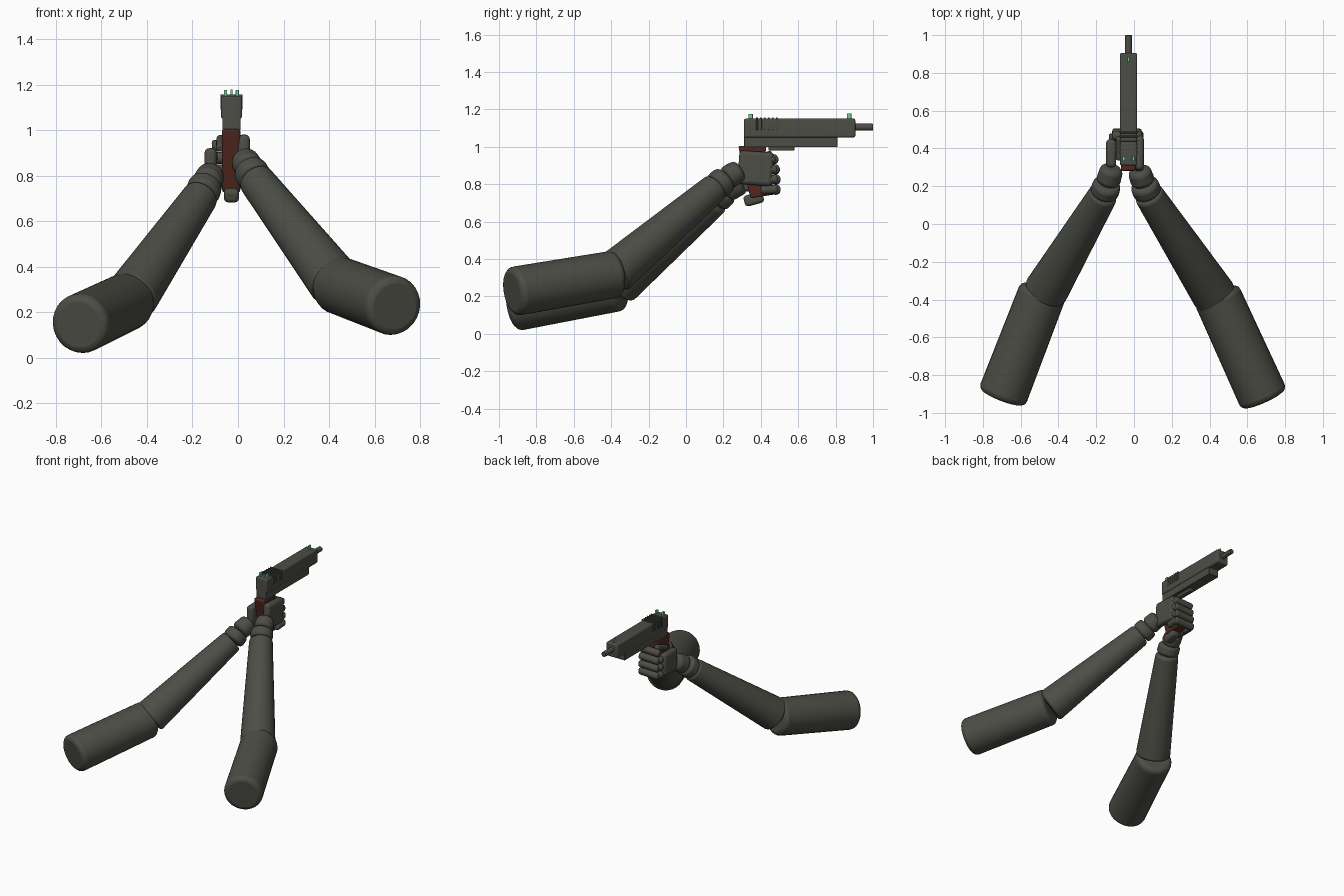
import bpy, bmesh, math
from mathutils import Vector, Matrix

if "Cube" in bpy.data.objects:
    bpy.data.objects.remove(bpy.data.objects["Cube"])


def material(name, rgb):
    m = bpy.data.materials.new(name)
    m.diffuse_color = (*rgb, 1)
    m.use_nodes = True
    m.node_tree.nodes["Principled BSDF"].inputs["Base Color"].default_value = m.diffuse_color
    return m


GREY = material("dark_grey", (0.075, 0.075, 0.062))
BROWN = material("grip_brown", (0.085, 0.022, 0.014))
GREEN = material("sight_green", (0.16, 0.60, 0.34))


def finish(bm, name, mat, bevel=0.0, segments=3):
    mesh = bpy.data.meshes.new(name)
    bm.to_mesh(mesh)
    bm.free()
    mesh.materials.append(mat)
    ob = bpy.data.objects.new(name, mesh)
    bpy.context.collection.objects.link(ob)
    if bevel:
        mod = ob.modifiers.new("rounding", 'BEVEL')
        mod.width, mod.segments = bevel, segments
        mod.limit_method, mod.angle_limit = 'ANGLE', math.radians(40)
    bpy.ops.object.select_all(action='DESELECT')
    bpy.context.view_layer.objects.active = ob
    ob.select_set(True)
    bpy.ops.object.shade_smooth_by_angle(angle=math.radians(35))
    return ob


def tube(name, a, b, r0, r1, mat=GREY, bevel=0.02, sides=28):
    """Rounded-edge tapered cylinder running from a to b."""
    a, b = Vector(a), Vector(b)
    turn = (b - a).to_track_quat('Z', 'Y').to_matrix().to_4x4()
    bm = bmesh.new()
    bmesh.ops.create_cone(bm, cap_ends=True, segments=sides, radius1=r0, radius2=r1,
                          depth=(b - a).length,
                          matrix=Matrix.Translation((a + b) / 2) @ turn)
    return finish(bm, name, mat, bevel)


def block(name, x, y, z, mat=GREY, bevel=0.006, tilt=0.0):
    """Box from three (low, high) ranges, tilted in degrees about x."""
    mid = [(lo + hi) / 2 for lo, hi in (x, y, z)]
    size = [hi - lo for lo, hi in (x, y, z)]
    bm = bmesh.new()
    bmesh.ops.create_cube(bm, size=1, matrix=Matrix.Translation(mid)
                          @ Matrix.Rotation(math.radians(tilt), 4, 'X')
                          @ Matrix.Diagonal((*size, 1)))
    return finish(bm, name, mat, bevel)


# Arms: shoulder, elbow, forearm start, forearm end, cuff, wrist
arms = {
    "right": [(0.69, -0.93, 0.225), (0.435, -0.37, 0.32), (0.43, -0.385, 0.325),
              (0.075, 0.16, 0.785), (0.05, 0.215, 0.83), (0.025, 0.29, 0.875)],
    "left": [(-0.70, -0.92, 0.145), (-0.48, -0.35, 0.25), (-0.47, -0.36, 0.265),
             (-0.16, 0.16, 0.715), (-0.14, 0.215, 0.765), (-0.115, 0.30, 0.81)],
}
for side, (shoulder, elbow, fore0, fore1, cuff, wrist) in arms.items():
    tube(side + "_upper_arm", shoulder, elbow, 0.132, 0.127, bevel=0.03)
    tube(side + "_forearm", fore0, fore1, 0.118, 0.078, bevel=0.018)
    tube(side + "_cuff", fore1, cuff, 0.077, 0.074, bevel=0.022)
    tube(side + "_wrist", cuff, wrist, 0.066, 0.060, bevel=0.025)

# Palms and thumbs
block("right_palm", (0.0, 0.052), (0.28, 0.465), (0.795, 0.975), bevel=0.02, tilt=-4)
block("left_palm", (-0.147, -0.094), (0.30, 0.45), (0.76, 0.92), bevel=0.02)
tube("left_thumb", (-0.077, 0.34, 0.92), (-0.077, 0.46, 0.965), 0.02, 0.018,
     bevel=0.01, sides=12)
block("left_heel", (-0.062, 0.004), (0.31, 0.415), (0.69, 0.75), bevel=0.018, tilt=15)

# Fingers wrapped across the front of the grip
for i in range(4):
    z = 0.935 - 0.054 * i
    y = 0.468 + (0.0, 0.008, 0.012, 0.012)[i]
    tube(f"finger_{i + 1}", (-0.115, y, z - 0.005), (0.04, y, z), 0.026, 0.026,
         bevel=0.012, sides=14)
    tube(f"right_knuckle_{i + 1}", (0.027, 0.40, z - 0.005), (0.027, y + 0.01, z),
         0.023, 0.023, bevel=0.011, sides=14)
    if i > 0:
        tube(f"left_knuckle_{i}", (-0.11, 0.40, z), (-0.11, y, z),
             0.023, 0.023, bevel=0.011, sides=14)

# Grip: leaning side profile with a flared top
profile = [(0.28, 1.005), (0.43, 1.005), (0.425, 0.965), (0.475, 0.745),
           (0.345, 0.725), (0.29, 0.95)]
bm = bmesh.new()
face = bm.faces.new([bm.verts.new((-0.07, y, z)) for y, z in profile])
out = bmesh.ops.extrude_face_region(bm, geom=[face])["geom"]
bmesh.ops.translate(bm, vec=(0.08, 0, 0),
                    verts=[v for v in out if isinstance(v, bmesh.types.BMVert)])
bmesh.ops.recalc_face_normals(bm, faces=bm.faces)
finish(bm, "grip", BROWN, 0.01)

# Pistol body
CX = -0.029
block("slide", (CX - 0.046, CX + 0.046), (0.31, 0.905), (1.05, 1.15), bevel=0.009)
block("frame", (CX - 0.04, CX + 0.04), (0.31, 0.81), (0.998, 1.06), bevel=0.004)
tube("barrel", (CX, 0.88, 1.105), (CX, 1.0, 1.105), 0.018, 0.018, bevel=0.003, sides=20)
block("trigger_guard", (CX - 0.018, CX + 0.018), (0.44, 0.58), (0.98, 1.0), bevel=0.006)

# Slide serrations
for i in range(6):
    y = 0.375 + 0.021 * i
    block(f"serration_{i + 1}", (CX - 0.049, CX + 0.049), (y, y + 0.009),
          (1.09, 1.156), bevel=0.002)

# Sights
for name, x, y, top in (("rear_sight_left", CX - 0.026, 0.345, 1.176),
                        ("rear_sight_right", CX + 0.026, 0.345, 1.176),
                        ("front_sight", CX, 0.872, 1.178)):
    w = 0.005 if name == "front_sight" else 0.007
    block(name, (x - w, x + w), (y - 0.012, y + 0.012), (1.145, top), GREEN, bevel=0.002)
